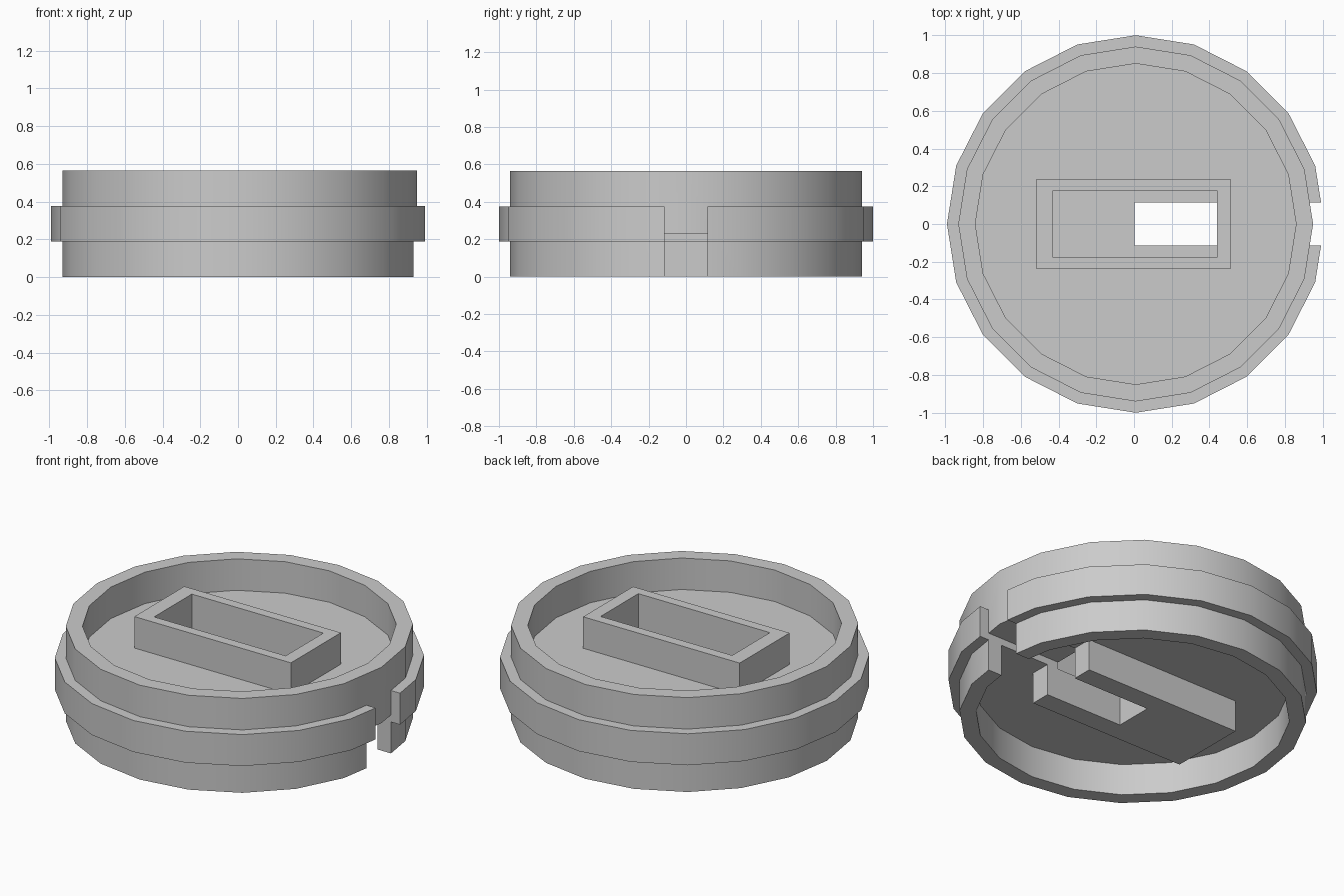
import bpy, bmesh
from math import sin, cos, pi

SIDES = 20
CX = 0.009            # axis of the round parts
TIER = 0.188          # height of each of the three tiers
TOP = 3 * TIER
NOTCH = 0.115         # half width of the cable slot

if "Cube" in bpy.data.objects:
    bpy.data.objects.remove(bpy.data.objects["Cube"], do_unlink=True)

grey = bpy.data.materials.new("plain grey")
grey.use_nodes = True
colour = (0.6, 0.6, 0.6, 1)
grey.diffuse_color = colour
grey.node_tree.nodes["Principled BSDF"].inputs["Base Color"].default_value = colour


def finish(name, bm):
    bmesh.ops.recalc_face_normals(bm, faces=bm.faces)
    mesh = bpy.data.meshes.new(name)
    bm.to_mesh(mesh)
    bm.free()
    mesh.materials.append(grey)
    obj = bpy.data.objects.new(name, mesh)
    bpy.context.collection.objects.link(obj)
    return obj


def lathe(name, profile, closed):
    """Turn (radius, height) points about the axis; open profiles get flat caps."""
    bm = bmesh.new()
    rings = [[bm.verts.new((CX + r * cos(2 * pi * i / SIDES), r * sin(2 * pi * i / SIDES), z))
              for i in range(SIDES)] for r, z in profile]
    pairs = list(zip(rings, rings[1:]))
    if closed:
        pairs.append((rings[-1], rings[0]))
    else:
        bm.faces.new(rings[0])
        bm.faces.new(rings[-1])
    for a, b in pairs:
        for i in range(SIDES):
            j = (i + 1) % SIDES
            bm.faces.new((a[i], a[j], b[j], b[i]))
    return finish(name, bm)


def box(name, x, y, z):
    bm = bmesh.new()
    bmesh.ops.create_cube(bm, size=1)
    for v in bm.verts:
        v.co = [lo + (c + 0.5) * (hi - lo) for c, (lo, hi) in zip(v.co, (x, y, z))]
    return finish(name, bm)


def combine(obj, tool, operation):
    mod = obj.modifiers.new(operation, "BOOLEAN")
    mod.operation, mod.object, mod.solver = operation, tool, "EXACT"
    bpy.context.view_layer.objects.active = obj
    bpy.ops.object.modifier_apply(modifier=mod.name)
    bpy.data.objects.remove(tool, do_unlink=True)


# Round body: a plate with a rim above and below
body = lathe("round_body", [(0.85, TIER), (0.85, 0), (0.94, 0), (0.94, TOP),
                            (0.85, TOP), (0.85, 2 * TIER)], closed=False)

# Rectangular socket through the plate, with its pocket and the cable slot
combine(body, box("socket_block", (-0.52, 0.515), (-0.236, 0.236), (0, TOP)), "UNION")
combine(body, box("socket_pocket", (-0.43, 0.44), (-0.178, 0.178), (TIER, 1)), "DIFFERENCE")
combine(body, box("cable_slot", (0.003, 1.2), (-NOTCH, NOTCH), (-0.2, 0.23)), "DIFFERENCE")

# Outer collar, open at the slot
collar = lathe("outer_collar", [(0.93, TIER), (1, TIER), (1, 2 * TIER), (0.93, 2 * TIER)],
               closed=True)
combine(collar, box("collar_gap", (0.5, 1.2), (-NOTCH, NOTCH), (0, 1)), "DIFFERENCE")

# Soft shading around the walls, sharp rims
bpy.ops.object.select_all(action="DESELECT")
for obj in (body, collar):
    obj.select_set(True)
bpy.context.view_layer.objects.active = body
bpy.ops.object.shade_smooth_by_angle(angle=pi / 6)
